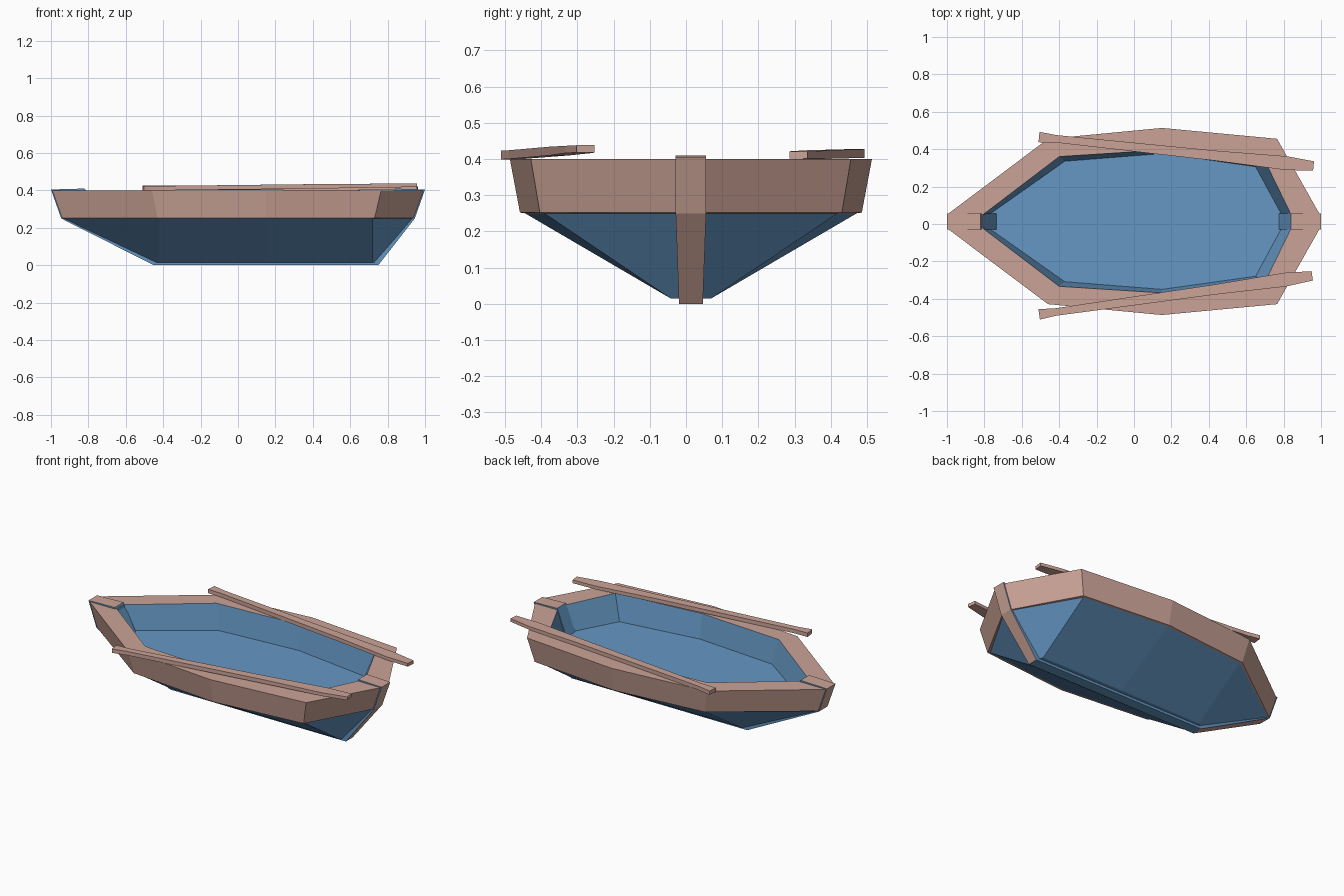
import bpy, bmesh
from mathutils import Vector

if "Cube" in bpy.data.objects:
    bpy.data.objects.remove(bpy.data.objects["Cube"])

CY = 0.0135  # centre line of the hull


def material(name, rgb):
    m = bpy.data.materials.new(name)
    m.diffuse_color = (*rgb, 1)
    m.use_nodes = True
    m.node_tree.nodes["Principled BSDF"].inputs["Base Color"].default_value = m.diffuse_color
    return m


wood = material("wood", (0.60, 0.37, 0.31))
blue = material("blue_paint", (0.13, 0.31, 0.55))


def finish(name, bm, mats):
    bmesh.ops.recalc_face_normals(bm, faces=bm.faces)
    me = bpy.data.meshes.new(name)
    bm.to_mesh(me)
    bm.free()
    for m in mats:
        me.materials.append(m)
    ob = bpy.data.objects.new(name, me)
    bpy.context.collection.objects.link(ob)
    return ob


def ring(z, half):
    """Mirror a half outline of (x, y) points into a closed loop at height z."""
    return ([(x, CY + y, z) for x, y in half]
            + [(x, CY - y, z) for x, y in reversed(half)])


# Hull: outlines from keel to chine, up to the rim, then inside to the floor
rings = [
    ring(0.015, [(-0.44, 0.03), (-0.42, 0.05), (0.15, 0.056), (0.72, 0.056), (0.73, 0.03)]),
    ring(0.25, [(-0.94, 0.035), (-0.42, 0.405), (0.15, 0.458), (0.72, 0.405), (0.935, 0.035)]),
    ring(0.252, [(-0.945, 0.038), (-0.43, 0.415), (0.15, 0.472), (0.73, 0.417), (0.94, 0.038)]),
    ring(0.40, [(-0.995, 0.04), (-0.46, 0.442), (0.15, 0.50), (0.765, 0.442), (0.992, 0.04)]),
    ring(0.40, [(-0.81, 0.035), (-0.40, 0.347), (0.15, 0.382), (0.70, 0.325), (0.84, 0.037)]),
    ring(0.25, [(-0.78, 0.033), (-0.37, 0.322), (0.15, 0.363), (0.65, 0.293), (0.79, 0.035)]),
]
band_mats = [1, 0, 0, 0, 1]
bm = bmesh.new()
loops = [[bm.verts.new(p) for p in r] for r in rings]
for a, b, mi in zip(loops, loops[1:], band_mats):
    n = len(a)
    for i in range(n):
        j = (i + 1) % n
        bm.faces.new((a[i], a[j], b[j], b[i])).material_index = mi
for cap in (loops[0], loops[-1]):
    bm.faces.new(cap).material_index = 1
finish("hull", bm, [wood, blue])

# Keel with bow and stern posts: one side profile, tapering downwards
profile = [(-1.0, 0.405), (-0.945, 0.25), (-0.45, 0), (0.75, 0), (0.945, 0.25), (1.0, 0.405),
           (0.84, 0.41), (0.775, 0.248), (-0.735, 0.248), (-0.82, 0.41)]
edge_mats = [0, 0, 1, 0, 0, 0, 1, 1, 1, 0]
bm = bmesh.new()
sides = []
for s in (-1, 1):
    sides.append([bm.verts.new((x, CY + s * (0.033 + 0.009 * min(z / 0.25, 1)), z))
                  for x, z in profile])
for side in sides:
    bm.faces.new(side).material_index = 1
a, b = sides
for i, mi in enumerate(edge_mats):
    j = (i + 1) % len(profile)
    bm.faces.new((a[i], a[j], b[j], b[i])).material_index = mi
finish("keel_and_posts", bm, [wood, blue])


# Oars: rectangular sections along a line from handle to blade tip
def oar(name, start, end):
    start, end = Vector(start), Vector(end)
    along = end - start
    across = along.cross(Vector((0, 0, 1))).normalized()
    sections = [(0, 0.028, 0.012), (0.06, 0.020, 0.012), (0.65, 0.027, 0.012),
                (0.90, 0.037, 0.010), (1, 0.025, 0.010)]
    bm = bmesh.new()
    prev = first = None
    for t, w, h in sections:
        c = start + along * t
        up = Vector((0, 0, h))
        cur = [bm.verts.new(c + across * sx * w + up * sz)
               for sx, sz in ((-1, -1), (1, -1), (1, 1), (-1, 1))]
        if prev:
            for i in range(4):
                j = (i + 1) % 4
                bm.faces.new((prev[i], prev[j], cur[j], cur[i]))
        first = first or cur
        prev = cur
    bm.faces.new(first)
    bm.faces.new(prev)
    return finish(name, bm, [wood])


oar("oar_left", (-0.508, 0.465, 0.415), (0.96, 0.31, 0.411))
oar("oar_right", (-0.507, -0.483, 0.411), (0.953, -0.277, 0.428))
